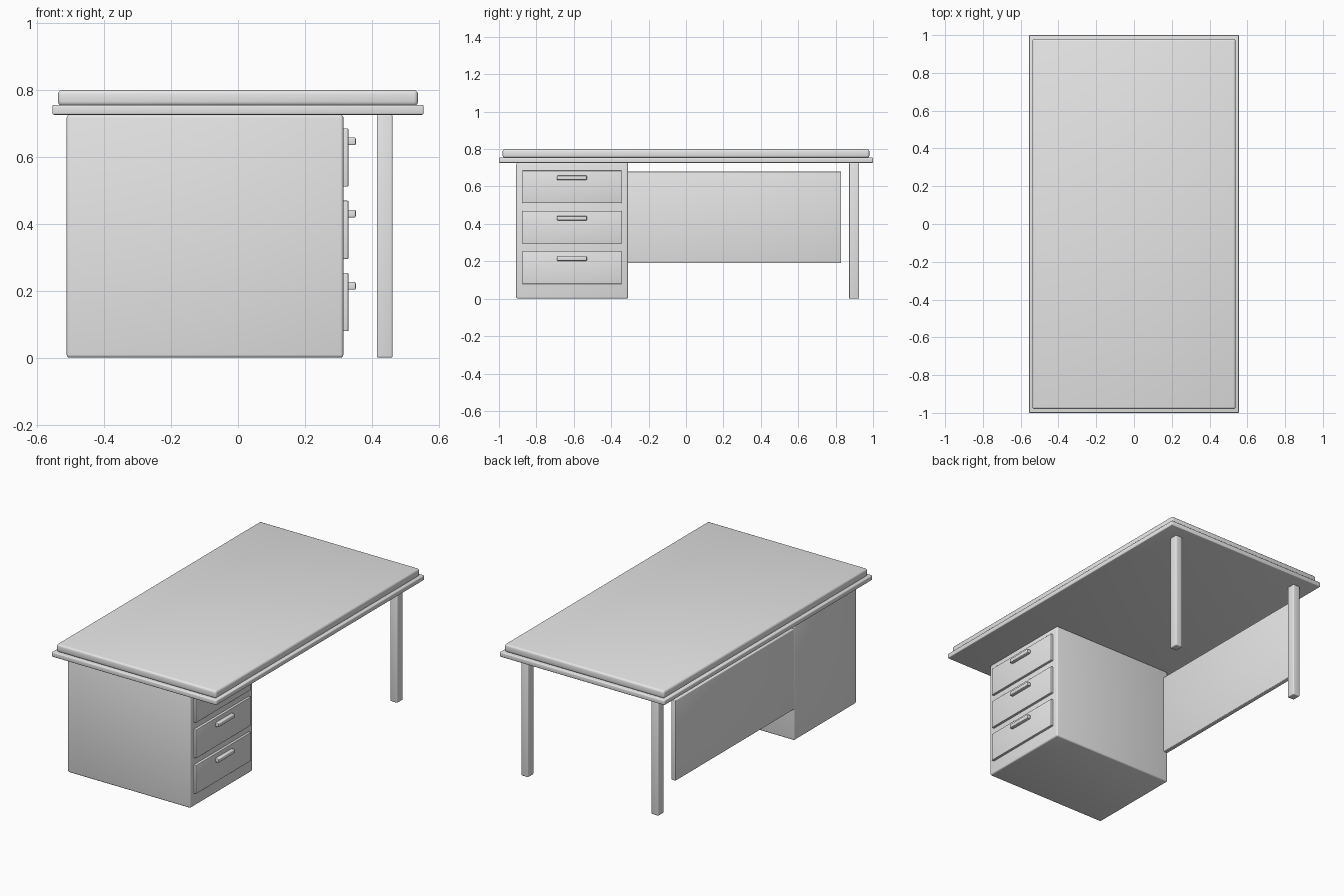
import bpy

cube = bpy.data.objects.get("Cube")
if cube:
    bpy.data.objects.remove(cube, do_unlink=True)

grey = bpy.data.materials.new("light_grey")
grey.use_nodes = True
colour = (0.8, 0.8, 0.8, 1)
grey.diffuse_color = colour
grey.node_tree.nodes["Principled BSDF"].inputs["Base Color"].default_value = colour


def box(name, x, y, z, bevel):
    """Smooth box with rounded edges, spanning the given (low, high) ranges."""
    spans = (x, y, z)
    bpy.ops.mesh.primitive_cube_add(size=1, location=[(a + b) / 2 for a, b in spans])
    ob = bpy.context.object
    ob.name = name
    ob.scale = [b - a for a, b in spans]
    bpy.ops.object.transform_apply(location=False, rotation=False, scale=True)
    ob.data.materials.append(grey)
    mod = ob.modifiers.new("rounded_edges", "BEVEL")
    mod.width = bevel
    mod.segments = 3
    bpy.ops.object.shade_smooth()
    return ob


# Desk top: thin wide slab with a thicker, slightly smaller slab on it
box("top_lower_slab", (-0.555, 0.555), (-1, 1), (0.726, 0.755), 0.005)
box("top_upper_slab", (-0.538, 0.538), (-0.98, 0.98), (0.753, 0.8), 0.012)

# Drawer cabinet
box("cabinet", (-0.512, 0.315), (-0.908, -0.31), (0, 0.726), 0.009)

# Drawers and their handles
for i, mid in enumerate((0.166, 0.382, 0.598)):
    box(f"drawer_{i + 1}", (0.305, 0.33), (-0.874, -0.345),
        (mid - 0.087, mid + 0.087), 0.003)
    box(f"drawer_handle_{i + 1}", (0.325, 0.352), (-0.69, -0.53),
        (mid + 0.037, mid + 0.06), 0.004)

# Back legs
for side, sx in (("left", 1), ("right", -1)):
    box(f"{side}_leg", sorted((sx * 0.415, sx * 0.462)), (0.872, 0.926), (0, 0.726), 0.005)

# Modesty panel joining the cabinet
box("modesty_panel", (-0.511, -0.482), (-0.33, 0.83), (0.19, 0.68), 0.004)
